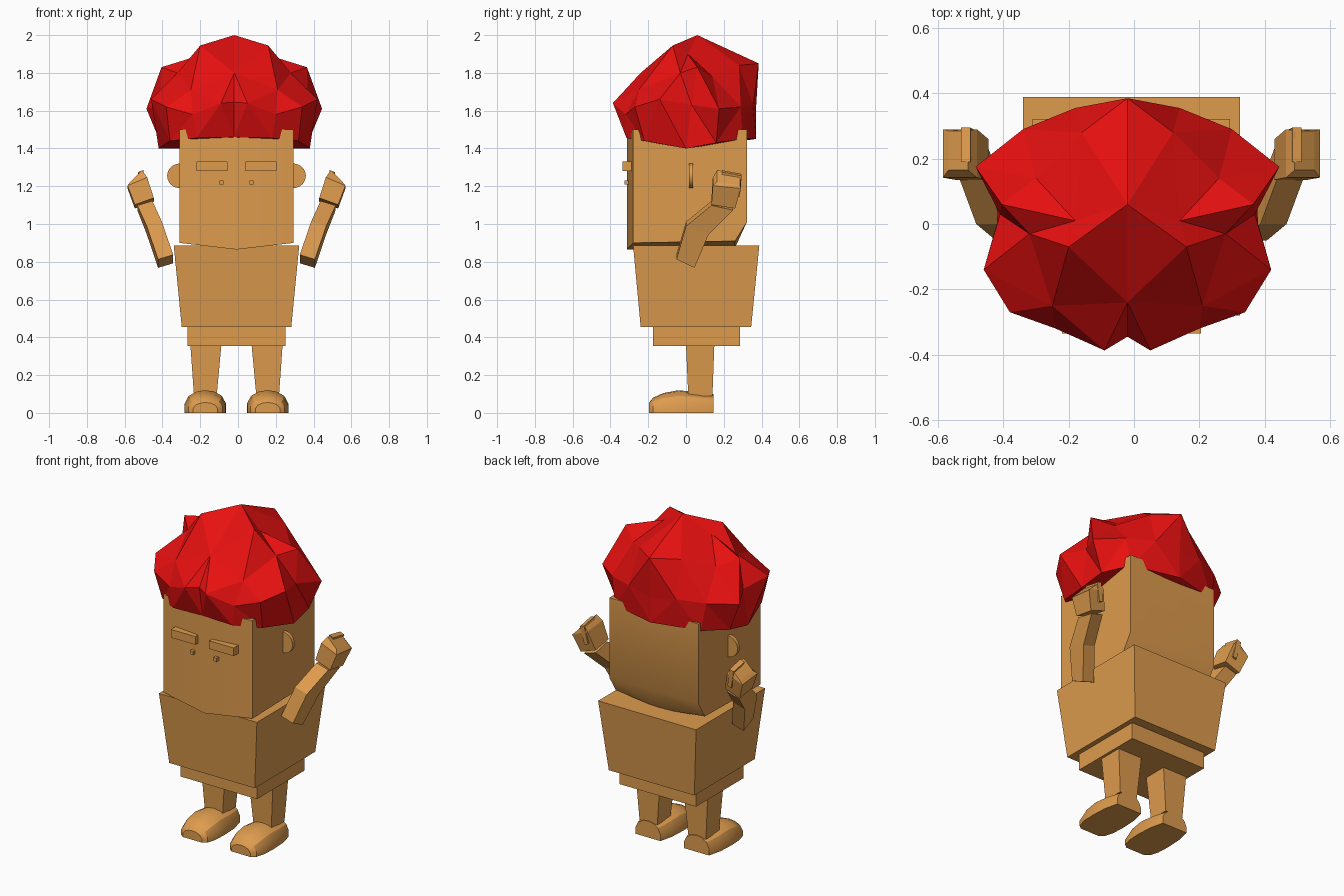
import bpy
import bmesh
import math
from mathutils import Vector

if "Cube" in bpy.data.objects:
    bpy.data.objects.remove(bpy.data.objects["Cube"])

AXIS = -0.008  # symmetry plane of the body
SIDES = (("left", 1), ("right", -1))


def material(name, rgb):
    mat = bpy.data.materials.new(name)
    mat.use_nodes = True
    color = (*rgb, 1)
    mat.diffuse_color = color
    mat.node_tree.nodes["Principled BSDF"].inputs["Base Color"].default_value = color
    return mat


SKIN = material("warm_tan", (0.73, 0.33, 0.075))
RED = material("bright_red", (0.8, 0.005, 0.005))


def finish(name, bm, mat, shift=AXIS, smooth=False):
    bmesh.ops.recalc_face_normals(bm, faces=bm.faces)
    mesh = bpy.data.meshes.new(name)
    bm.to_mesh(mesh)
    bm.free()
    mesh.materials.append(mat)
    obj = bpy.data.objects.new(name, mesh)
    obj.location.x = shift
    bpy.context.collection.objects.link(obj)
    if smooth:
        bpy.ops.object.select_all(action="DESELECT")
        obj.select_set(True)
        bpy.context.view_layer.objects.active = obj
        bpy.ops.object.shade_smooth_by_angle(angle=math.radians(30))
    return obj


def loft(name, rings, smooth=False):
    """Skin a list of equal-length rings and cap both ends."""
    bm = bmesh.new()
    loops = [[bm.verts.new(p) for p in ring] for ring in rings]
    n = len(loops[0])
    for a, b in zip(loops, loops[1:]):
        for i in range(n):
            j = (i + 1) % n
            bm.faces.new((a[i], a[j], b[j], b[i]))
    bm.faces.new(loops[0])
    bm.faces.new(loops[-1])
    return finish(name, bm, SKIN, smooth=smooth)


def rect(x0, x1, y0, y1, z):
    return [(x0, y0, z), (x1, y0, z), (x1, y1, z), (x0, y1, z)]


def box(name, x, y, z):
    return loft(name, [rect(*x, *y, z[0]), rect(*x, *y, z[1])])


# Torso and hips
loft("torso", [rect(-0.29, 0.29, -0.24, 0.345, 0.455),
               rect(-0.332, 0.332, -0.28, 0.388, 0.885)])
box("hips", (-0.26, 0.26), (-0.175, 0.285), (0.355, 0.455))


# Head with a slightly bowed face, pointed chin and sloped nape
def head_ring(x, front, chin):
    return [(x, front, chin), (x, 0.26, chin + 0.01), (x, 0.322, 1.01),
            (x, 0.322, 1.5), (x, front, 1.5)]


loft("head", [head_ring(-0.302, -0.28, 0.90), head_ring(0, -0.313, 0.865),
              head_ring(0.302, -0.28, 0.90)], smooth=True)

# Legs, shoes, arms and face details, one set per side
SHOE = [(-0.195, 0.065, 0.055), (-0.175, 0.09, 0.08), (-0.12, 0.106, 0.105),
        (-0.04, 0.11, 0.12), (0.06, 0.105, 0.11), (0.145, 0.085, 0.1)]
ARCH = [(-1, 0), (-1, 0.4), (-0.8, 0.75), (-0.4, 0.95), (0, 1),
        (0.4, 0.95), (0.8, 0.75), (1, 0.4), (1, 0)]
# Arm sections: x centre, then front and rear edge as (y, z)
ARM = [(0.375, (-0.05, 0.825), (0.045, 0.78)),
       (0.435, (0, 1), (0.12, 0.957)),
       (0.485, (0.135, 1.11), (0.25, 1.085))]


def arm_ring(s, x, front, rear, half, tilt):
    pts = []
    for (y, z), k in ((front, -1), (front, 1), (rear, 1), (rear, -1)):
        pts.append((s * (x + k * half), y, z - k * tilt))
    return pts


for side, s in SIDES:
    leg = [(0.08, 0.244, 0, 0.15, 0.36), (0.105, 0.225, 0.012, 0.14, 0.09)]
    loft(side + "_leg", [rect(s * a, s * b, c, d, z) for a, b, c, d, z in leg])
    loft(side + "_shoe", [[(s * 0.165 + w * u, y, h * v) for u, v in ARCH]
                          for y, w, h in SHOE], smooth=True)
    loft(side + "_arm", [arm_ring(s, *sec, 0.04, 0.012) for sec in ARM])
    # Fist
    loft(side + "_hand", [
        arm_ring(s, 0.488, (0.135, 1.12), (0.26, 1.1), 0.05, 0.018),
        arm_ring(s, 0.525, (0.142, 1.225), (0.29, 1.21), 0.052, 0.022),
        arm_ring(s, 0.53, (0.165, 1.255), (0.285, 1.235), 0.03, 0.03)])
    loft(side + "_thumb", [
        arm_ring(s, 0.485, (0.2, 1.16), (0.285, 1.15), 0.012, 0.005),
        arm_ring(s, 0.507, (0.19, 1.28), (0.295, 1.26), 0.014, 0.005)])
    # Brow, eye and ear
    box(side + "_brow", (s * 0.047, s * 0.213), (-0.335, -0.27), (1.28, 1.33))
    box(side + "_eye", (s * 0.068, s * 0.09), (-0.325, -0.28), (1.208, 1.23))
    rim = [(math.sin(math.pi * i / 16), math.cos(math.pi * i / 16)) for i in range(17)]
    loft(side + "_ear", [[(s * (0.3 + 0.067 * u), y, 1.255 + 0.065 * v) for u, v in rim]
                         for y in (0.015, 0.037)], smooth=True)

# Spiky hair: one half as points, mirrored and skinned around its centre
HAIR = [
    (0, 0.06, 2), (0, 0.385, 1.85), (0.14, 0.28, 1.84), (0.28, 0.14, 1.78),
    (0.385, 0.06, 1.83), (0.16, 0.01, 1.9), (0.18, -0.07, 1.945),
    (0, -0.12, 1.88), (0.3, -0.03, 1.8), (0.23, -0.25, 1.71), (0, -0.24, 1.8),
    (0.07, -0.387, 1.64), (0, -0.345, 1.645), (0.22, -0.32, 1.58),
    (0.36, -0.27, 1.62), (0.44, -0.14, 1.66), (0.39, 0.03, 1.63),
    (0.465, 0.175, 1.61), (0.32, 0.29, 1.62), (0.16, 0.355, 1.63),
    (0, 0.37, 1.6), (0, -0.315, 1.46), (0.2, -0.315, 1.455),
    (0.34, -0.22, 1.44), (0.4, 0, 1.4), (0.39, 0.16, 1.43),
    (0.29, 0.3, 1.45), (0, 0.37, 1.45)]
center = Vector((0, 0, 1.58))
points = [Vector(p) for p in HAIR]
points += [Vector((-p.x, p.y, p.z)) for p in points if p.x > 0]
bm = bmesh.new()
targets = {}
for p in points:
    v = bm.verts.new((p - center).normalized())
    targets[v] = p
bmesh.ops.convex_hull(bm, input=bm.verts)
for v, p in targets.items():
    v.co = p
finish("hair", bm, RED, shift=-0.02)
